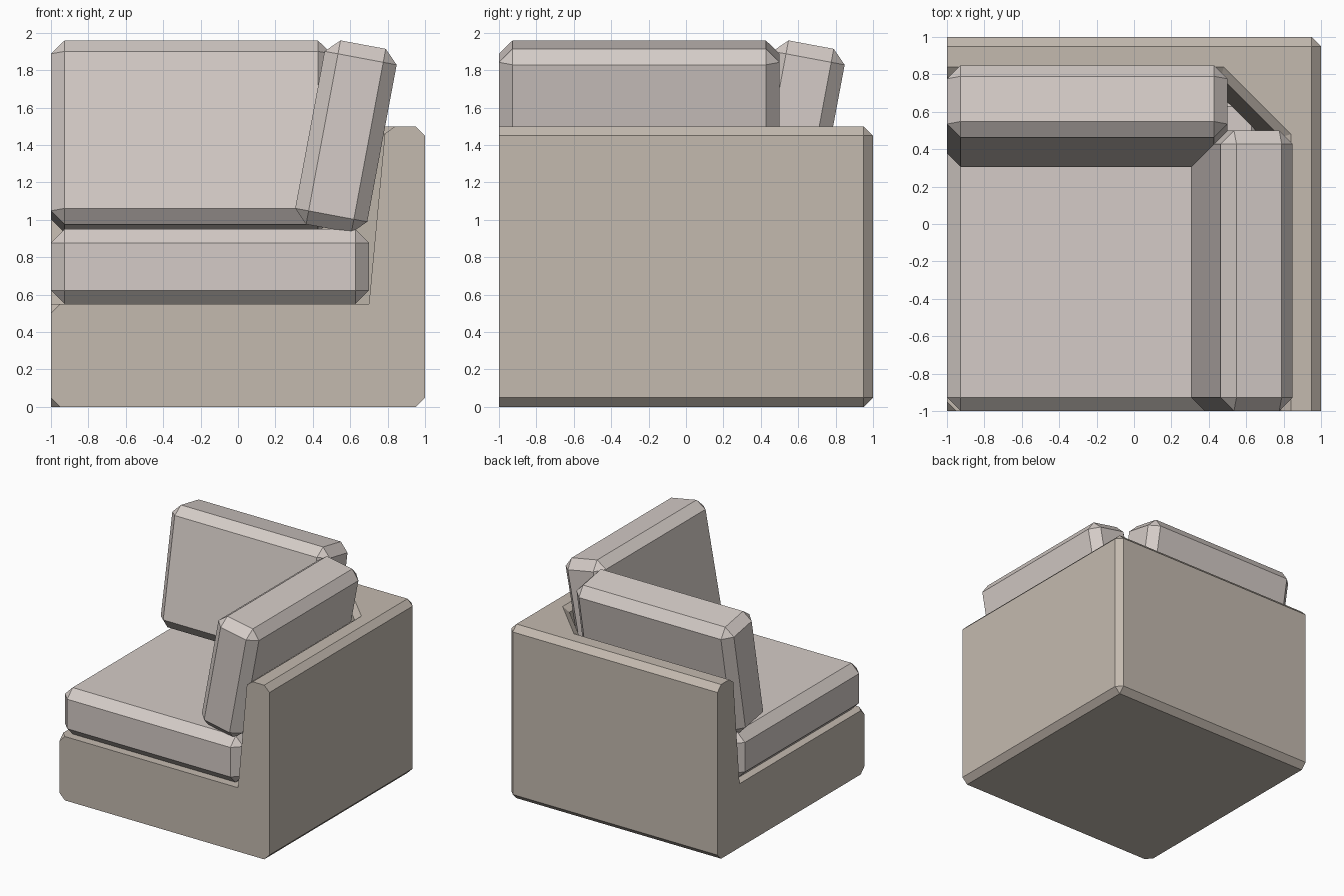
import bpy, bmesh, math

if "Cube" in bpy.data.objects:
    bpy.data.objects.remove(bpy.data.objects["Cube"])


def material(name, rgb):
    m = bpy.data.materials.new(name)
    m.diffuse_color = (*rgb, 1)
    m.use_nodes = True
    m.node_tree.nodes["Principled BSDF"].inputs["Base Color"].default_value = m.diffuse_color
    return m


BASE = material("base_fabric", (0.55, 0.49, 0.43))
SOFT = material("cushion_fabric", (0.66, 0.60, 0.57))


def cushion(name, size, loc, rot=(0, 0, 0)):
    """Box with a single-step chamfer on every edge."""
    bm = bmesh.new()
    bmesh.ops.create_cube(bm, size=1)
    bmesh.ops.scale(bm, vec=size, verts=bm.verts)
    bmesh.ops.bevel(bm, geom=bm.edges[:], offset=0.073, segments=1,
                    affect='EDGES', profile=0.5)
    me = bpy.data.meshes.new(name)
    bm.to_mesh(me)
    bm.free()
    me.materials.append(SOFT)
    ob = bpy.data.objects.new(name, me)
    ob.location, ob.rotation_euler = loc, rot
    bpy.context.collection.objects.link(ob)


# Base: wall profile (distance, height, corner cut) swept round the corner
profile = [(0.95, 0, 0), (1, 0.05, 0.05), (1, 1.45, 0.05), (0.95, 1.5, 0),
           (0.84, 1.5, 0.36), (0.785, 1.46, 0.32), (0.70, 0.55, 0.32)]
bm = bmesh.new()
rows = [[bm.verts.new(p) for p in ((d, -1, z), (d, d - c, z), (d - c, d, z), (-1, d, z))]
        for d, z, c in profile]
for lo, hi in zip(rows, rows[1:]):
    for i in range(3):
        bm.faces.new((lo[i], lo[i + 1], hi[i + 1], hi[i]))

# Free front-left corner, clipped at top and bottom
top = [bm.verts.new(p) for p in ((-0.95, -1, 0.55), (-1, -1, 0.5), (-1, -0.95, 0.55))]
bot = [bm.verts.new(p) for p in ((-0.95, -1, 0), (-1, -1, 0.05), (-1, -0.95, 0))]
bm.faces.new(top)
bm.faces.new(bot)

# Seat deck, underside and the two end faces
bm.faces.new([top[0]] + rows[-1] + [top[2]])
bm.faces.new([bot[0]] + rows[0] + [bot[2]])
bm.faces.new([top[0], top[1], bot[1], bot[0]] + [r[0] for r in rows])
bm.faces.new([top[2], top[1], bot[1], bot[2]] + [r[3] for r in rows])
bmesh.ops.remove_doubles(bm, verts=bm.verts, dist=0.0001)
bmesh.ops.recalc_face_normals(bm, faces=bm.faces)
me = bpy.data.meshes.new("base")
bm.to_mesh(me)
bm.free()
me.materials.append(BASE)
bpy.context.collection.objects.link(bpy.data.objects.new("base", me))

# Seat cushion and two leaning cushions
tilt = math.radians(10.6)
cushion("seat_cushion", (1.70, 1.70, 0.40), (-0.15, -0.15, 0.75))
cushion("side_cushion", (0.392, 1.5, 1.0), (0.577, -0.25, 1.445), (0, tilt, 0))
cushion("back_cushion", (1.5, 0.392, 1.0), (-0.25, 0.577, 1.445), (-tilt, 0, 0))
